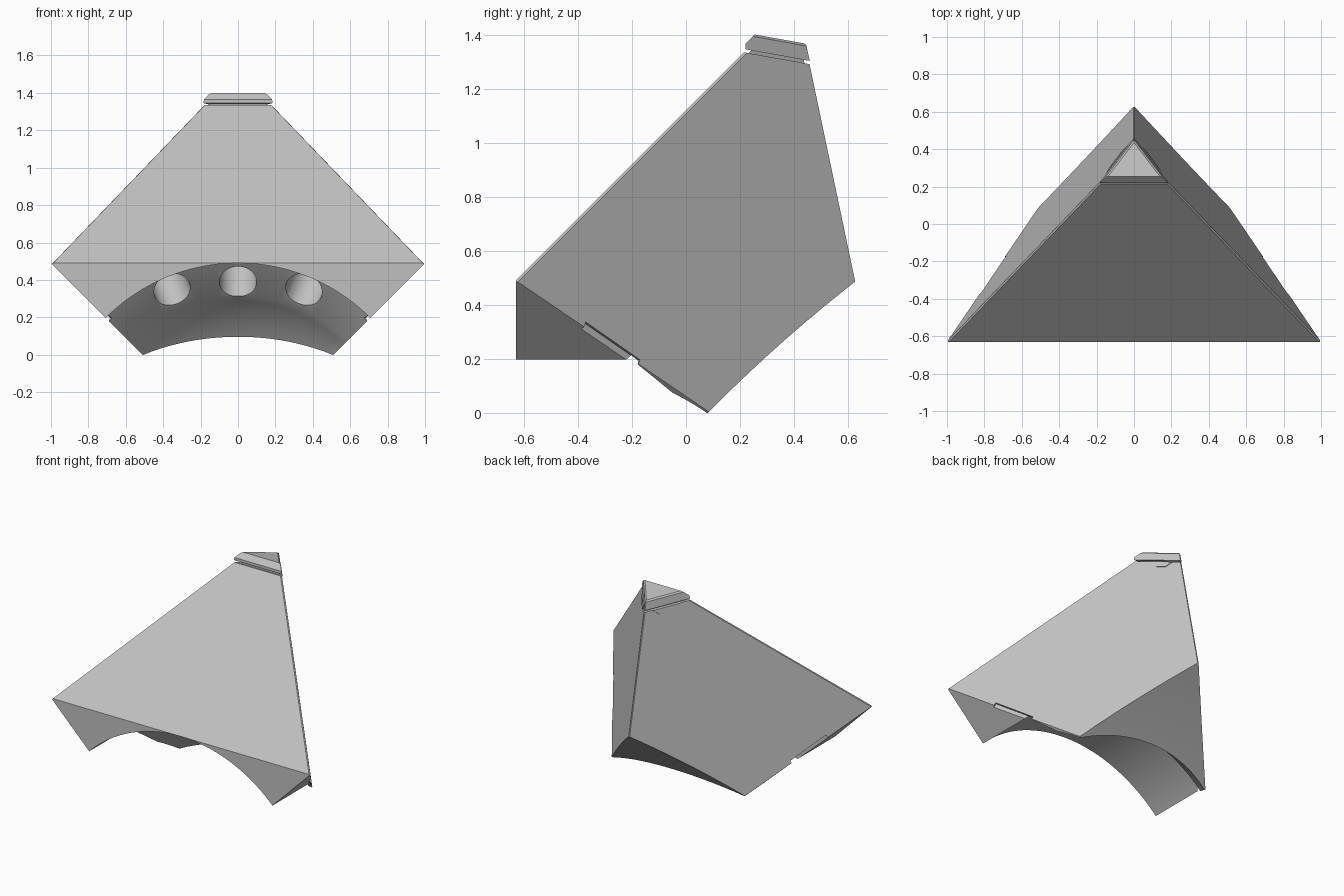
import bpy, bmesh, math
from mathutils import Vector, Matrix

cube = bpy.data.objects.get("Cube")
if cube:
    bpy.data.objects.remove(cube, do_unlink=True)

grey = bpy.data.materials.new("light_grey")
grey.use_nodes = True
grey.diffuse_color = (0.53, 0.53, 0.53, 1)
grey.node_tree.nodes["Principled BSDF"].inputs["Base Color"].default_value = (0.53, 0.53, 0.53, 1)


def finish(bm, name):
    bmesh.ops.recalc_face_normals(bm, faces=bm.faces)
    mesh = bpy.data.meshes.new(name)
    bm.to_mesh(mesh)
    bm.free()
    mesh.materials.append(grey)
    obj = bpy.data.objects.new(name, mesh)
    bpy.context.collection.objects.link(obj)
    return obj


def convex(name, planes):
    """Solid bounded by planes (normal, limit): normal . p <= limit."""
    planes = [(Vector(n).normalized(), d / Vector(n).length) for n, d in planes]
    corners = []
    for i, (a, da) in enumerate(planes):
        for j, (b, db) in enumerate(planes[:i]):
            for c, dc in planes[:j]:
                m = Matrix((a, b, c))
                if abs(m.determinant()) < 1e-4:
                    continue
                p = m.inverted() @ Vector((da, db, dc))
                inside = all(n.dot(p) <= d + 1e-4 for n, d in planes)
                if inside and all((p - q).length > 1e-3 for q in corners):
                    corners.append(p)
    bm = bmesh.new()
    for p in corners:
        bm.verts.new(p)
    bmesh.ops.convex_hull(bm, input=bm.verts[:])
    loose = [v for v in bm.verts if not v.link_faces]
    bmesh.ops.delete(bm, geom=loose, context='VERTS')
    bmesh.ops.dissolve_limit(bm, angle_limit=math.radians(0.5),
                             verts=bm.verts[:], edges=bm.edges[:])
    return finish(bm, name)


def rod(name, centre, direction, radius, length, sides):
    bm = bmesh.new()
    turn = Vector(direction).to_track_quat('Z', 'Y').to_matrix().to_4x4()
    bmesh.ops.create_cone(bm, cap_ends=True, segments=sides, radius1=radius,
                          radius2=radius, depth=length,
                          matrix=Matrix.Translation(centre) @ turn)
    return finish(bm, name)


def carve(obj, cutter):
    mod = obj.modifiers.new("cut", 'BOOLEAN')
    mod.operation = 'DIFFERENCE'
    mod.solver = 'EXACT'
    mod.object = cutter
    bpy.context.view_layer.objects.active = obj
    bpy.ops.object.modifier_apply(modifier=mod.name)
    bpy.data.objects.remove(cutter, do_unlink=True)


def chamfer(a, b, depth):
    """Plane that trims the edge between two bounding planes."""
    (na, da), (nb, db) = a, b
    ua, ub = Vector(na).normalized(), Vector(nb).normalized()
    return ua + ub, da / Vector(na).length + db / Vector(nb).length - depth


SLOPE = ((0, -1, 1), 1.12)
SIDES = [(Vector((s * 1.26, 1, 0.21)), 0.733) for s in (-1, 1)]
TOP = Vector((0, 0.18, 1))
HUB = Vector((0, -0.63, -0.51))

# Main body: sloped front, two side faces, underside planes, flat top
body = convex("body", [
    SLOPE, SIDES[0], SIDES[1], ((0, -1, 0), 0.63),
    ((1, 0, -1), 0.51), ((-1, 0, -1), 0.51),
    ((0, 0.49, -0.55), 0.0392), (TOP, 1.373),
    chamfer(SLOPE, SIDES[0], 0.009), chamfer(SLOPE, SIDES[1], 0.009),
    chamfer(SIDES[0], SIDES[1], 0.006)])

# Round hollow around the hub
bm = bmesh.new()
outline = [(0, -0.3), (1.0, -0.3), (1.0, 0.43)]
start = math.asin(0.58 / 1.01)
for i in range(21):
    a = start + (math.pi / 2 - start) * i / 20
    outline.append((1.01 * math.cos(a), 1.01 * math.sin(a)))
verts = [bm.verts.new(HUB + Vector((r, y, 0))) for r, y in outline]
edges = [bm.edges.new(pair) for pair in zip(verts, verts[1:])]
bmesh.ops.spin(bm, geom=verts + edges, cent=HUB, axis=(0, 1, 0),
               angle=math.tau, steps=112)
bmesh.ops.remove_doubles(bm, verts=bm.verts, dist=1e-4)
carve(body, finish(bm, "hollow_cutter"))

# Shallow curve of the back underside
carve(body, rod("back_cutter", (0, 4.111, -3.974), (1, 0, 0), 5.66, 3, 400))

# Three round sockets in the hollow
for x in (-0.345, 0, 0.345):
    d = Vector((x, 0.48, 0.84)).normalized()
    carve(body, rod("socket_cutter", HUB + d * 1.02, d, 0.1, 0.4, 48))

# Slots along the lower side edges
for s, (side, limit) in zip((-1, 1), SIDES):
    out = side.normalized()
    along = Vector((s * -0.47, 0.71, -0.49)).normalized()
    across = out.cross(along)
    if across.z > 0:
        across.negate()
    mid = Vector((s, -0.63, 0.49)) + along * 0.49
    slot = convex("slot_cutter", [
        (out, out.dot(mid) + 0.05), (-out, -out.dot(mid) + 0.018),
        (across, across.dot(mid) + 0.05), (-across, -across.dot(mid) + 0.025),
        (along, along.dot(mid) + 0.14), (-along, -along.dot(mid) + 0.14)])
    carve(body, slot)

# Neck in the groove below the tip
convex("tip_neck", [((0, -1, 1), 1.10), (SIDES[0][0], 0.71), (SIDES[1][0], 0.71),
                    (TOP, 1.40), (-TOP, -1.36)])

# Tip cap
cap_sides = [(side, 0.736) for side, limit in SIDES]
cap = convex("tip_cap", cap_sides + [
    ((0, -1, 1), 1.145), ((0, -1, 0), -0.22), (TOP, 1.446), (-TOP, -1.385),
    chamfer(cap_sides[0], cap_sides[1], 0.006),
    chamfer(cap_sides[0], (TOP, 1.446), 0.008),
    chamfer(cap_sides[1], (TOP, 1.446), 0.008)])

# Small tabs on the side faces under the tip
for name, (side, limit) in zip(("right_tab", "left_tab"), SIDES):
    convex(name, [(side, limit + 0.006), (-side, 0.002 - limit),
                  (TOP, 1.373), (-TOP, -1.335),
                  ((0, -1.25, -1), -1.6675), ((0, 1, -1), -0.88)])

# Smooth the hollow and sockets, keep the cut edges crisp
for obj in (body, cap):
    bpy.ops.object.select_all(action='DESELECT')
    obj.select_set(True)
    bpy.context.view_layer.objects.active = obj
    bpy.ops.object.shade_smooth_by_angle(angle=math.radians(20))
